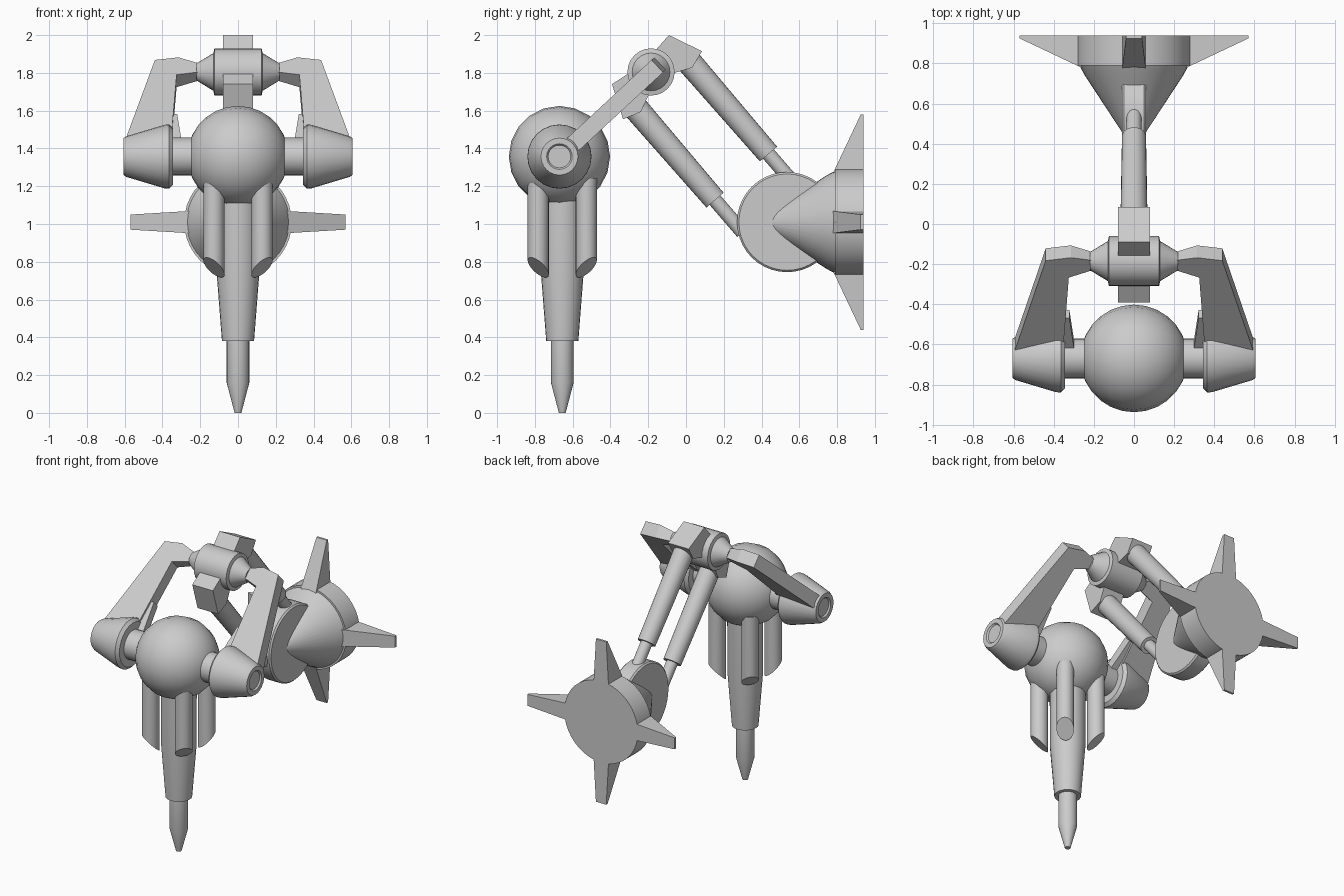
import bpy, bmesh, math
from mathutils import Vector, Matrix

if "Cube" in bpy.data.objects:
    bpy.data.objects.remove(bpy.data.objects["Cube"], do_unlink=True)


def finish(name, bm, smooth=True):
    bmesh.ops.remove_doubles(bm, verts=bm.verts, dist=0.0001)
    bmesh.ops.recalc_face_normals(bm, faces=bm.faces)
    mesh = bpy.data.meshes.new(name)
    bm.to_mesh(mesh)
    bm.free()
    obj = bpy.data.objects.new(name, mesh)
    bpy.context.collection.objects.link(obj)
    if smooth:
        bpy.ops.object.select_all(action='DESELECT')
        obj.select_set(True)
        bpy.context.view_layer.objects.active = obj
        bpy.ops.object.shade_smooth_by_angle(angle=math.radians(32))
    return obj


def lathe(name, origin, axis, profile, segments=24):
    """Turned part: profile holds (distance along axis, radius)."""
    bm = bmesh.new()
    turn = Vector(axis).to_track_quat('Z', 'Y').to_matrix()
    rings = []
    for h, r in profile:
        ring = []
        for i in range(segments):
            a = math.tau * i / segments
            p = turn @ Vector((r * math.cos(a), r * math.sin(a), h))
            ring.append(bm.verts.new(Vector(origin) + p))
        rings.append(ring)
    for low, high in zip(rings, rings[1:]):
        for i in range(segments):
            j = (i + 1) % segments
            bm.faces.new((low[i], low[j], high[j], high[i]))
    bm.faces.new(rings[0])
    bm.faces.new(rings[-1])
    return finish(name, bm)


def prism(name, front, back):
    """Solid between two matching outlines."""
    bm = bmesh.new()
    a = [bm.verts.new(p) for p in front]
    b = [bm.verts.new(p) for p in back]
    bm.faces.new(a)
    bm.faces.new(b)
    for i in range(len(a)):
        j = (i + 1) % len(a)
        bm.faces.new((a[i], a[j], b[j], b[i]))
    return finish(name, bm, smooth=False)


HUB = Vector((0, -0.185, 1.805))
BALL = Vector((0, -0.67, 1.357))
WHEEL = Vector((0, 0.535, 1.01))
X = Vector((1, 0, 0))
PISTON_DIR = Vector((0, 0.653, -0.757))
BRACKET_DIR = Vector((0, 0.757, 0.653))
ARM_DIR = Vector((0, -0.733, -0.68))
ARM_NORMAL = Vector((0, -0.68, 0.733))

# Central ball
bm = bmesh.new()
bmesh.ops.create_uvsphere(
    bm, u_segments=20, v_segments=14, radius=0.268,
    matrix=Matrix.Translation(BALL) @ Matrix.Rotation(math.pi / 2, 4, 'Y'))
finish("ball", bm)

# Barrel with pointed tip
BARREL = Vector((0, -0.655, 0))
lathe("barrel", BARREL, (0, 0, 1),
      [(0, 0.018), (0.16, 0.06), (0.38, 0.06), (0.38, 0.085),
       (0.74, 0.113), (1.25, 0.115)])

# Four pods with slanted lower ends around the barrel
for side, sx in (("left", 1), ("right", -1)):
    for end, sy in (("front", -1), ("back", 1)):
        out = Vector((sx, sy, 0)).normalized()
        centre = BARREL + out * 0.18
        pod = lathe(f"{end}_{side}_pod", centre, (0, 0, 1),
                    [(0.77, 0.056), (1.24, 0.056)])
        for v in pod.data.vertices:
            if v.co.z < 1:
                v.co.z += (v.co - centre).dot(out) * 0.95

# Hub with tapered ends
lathe("hub", HUB, X,
      [(-0.22, 0.045), (-0.13, 0.1), (-0.125, 0.125),
       (0.125, 0.125), (0.13, 0.1), (0.22, 0.045)])

# Arms, fins, drums and axles on both sides
ARM = [(0.212, -0.035), (0.315, -0.065), (0.44, -0.045),
       (0.595, 0.57), (0.355, 0.59), (0.325, 0.07), (0.212, 0.035)]
FIN = [(0.365, 0.6), (0.295, 0.6), (0.322, 0.36), (0.345, 0.36)]


def plate(name, outline, sign, thick):
    points = [HUB + X * sign * x + ARM_DIR * s for x, s in outline]
    half = [thick if abs(p.x) > 0.25 else thick * 0.7 for p in points]
    prism(name, [p + ARM_NORMAL * t for p, t in zip(points, half)],
          [p - ARM_NORMAL * t for p, t in zip(points, half)])


for side, sx in (("left", 1), ("right", -1)):
    plate(f"{side}_arm", ARM, sx, 0.045)
    plate(f"{side}_arm_fin", FIN, sx, 0.03)
    lathe(f"{side}_axle", BALL, X * sx, [(0.15, 0.1), (0.36, 0.1)])
    lathe(f"{side}_drum", BALL, X * sx,
          [(0.345, 0.15), (0.365, 0.17), (0.39, 0.168), (0.59, 0.108),
           (0.605, 0.098), (0.605, 0.068), (0.595, 0.06)])

# Upper and lower brackets with their telescopic pistons
BRACKET = [(-0.07, 0.08), (-0.086, 0.199), (0.093, 0.276),
           (0.125, 0.18), (0.08, 0.08)]
for level, s in (("upper", 1), ("lower", -1)):
    outline = [HUB + PISTON_DIR * p + BRACKET_DIR * q * s for p, q in BRACKET]
    prism(f"{level}_bracket", [v + X * 0.08 for v in outline],
          [v - X * 0.08 for v in outline])
    start = HUB + BRACKET_DIR * 0.187 * s
    lathe(f"{level}_piston", start, PISTON_DIR,
          [(0.05, 0.068), (0.735, 0.06)])
    lathe(f"{level}_piston_rod", start, PISTON_DIR,
          [(0.7, 0.038), (0.96, 0.038)])

# Wheel disc
lathe("wheel", WHEEL, X,
      [(-0.06, 0.255), (-0.05, 0.265), (0.05, 0.265), (0.06, 0.255)], 40)

# Cone and flange behind the wheel
FLANGE = Vector((0, 0, 1.01))
lathe("cone", FLANGE, (0, 1, 0),
      [(0.42, 0.035), (0.74, 0.245), (0.795, 0.275)], 40)
lathe("flange", FLANGE, (0, 1, 0), [(0.79, 0.285), (0.94, 0.285)], 40)

# Four spikes round the flange
for i, name in enumerate(("left", "top", "right", "bottom")):
    turn = Matrix.Rotation(-i * math.pi / 2, 3, 'Y')
    outline = [(0.2, 0.75, 0.062), (0.57, 0.925, 0.04),
               (0.57, 0.94, 0.04), (0.2, 0.94, 0.062)]
    prism(f"{name}_spike",
          [FLANGE + turn @ Vector((r, y, w)) for r, y, w in outline],
          [FLANGE + turn @ Vector((r, y, -w)) for r, y, w in outline])
